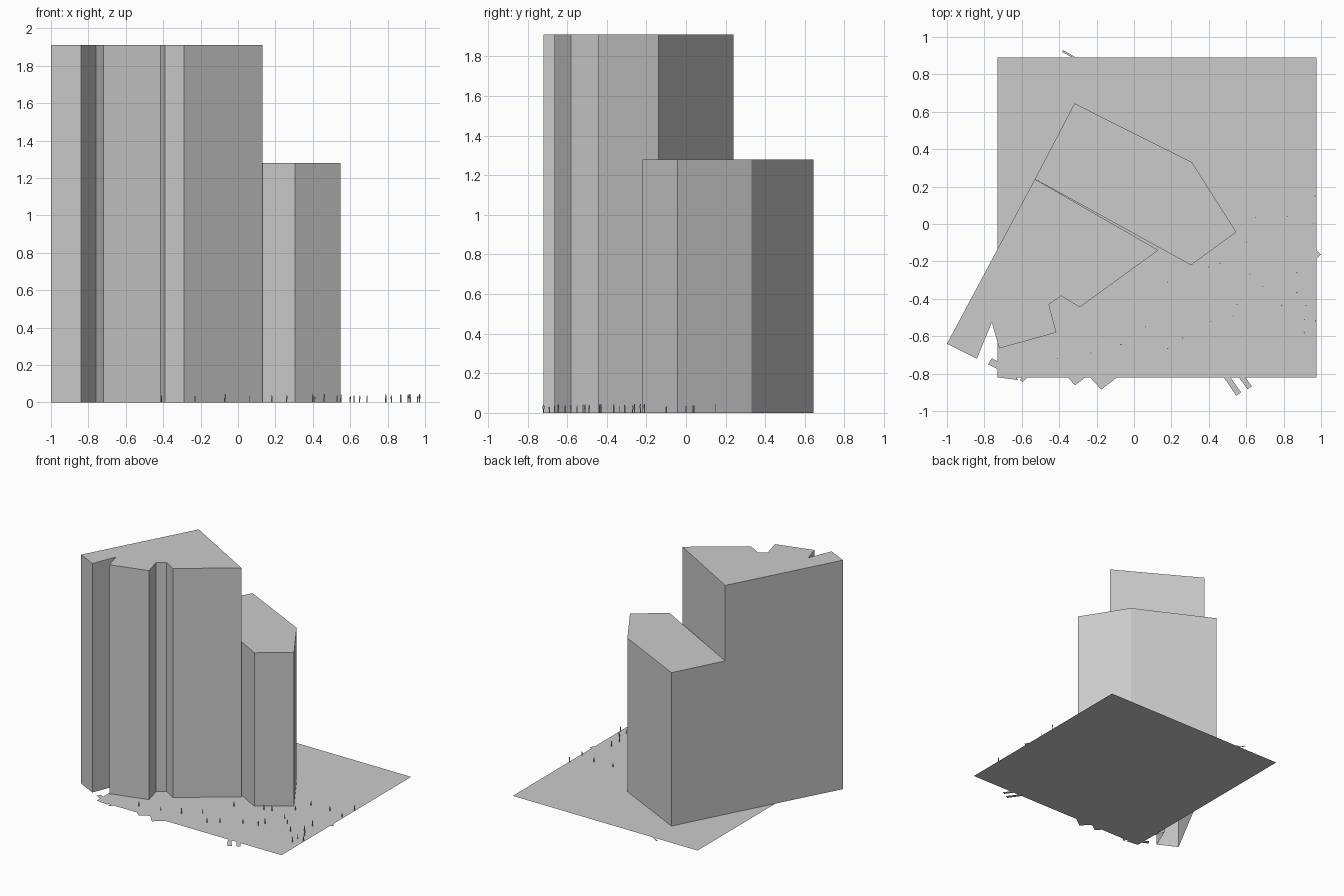
import bpy, bmesh, math, random
from mathutils import Matrix, Vector

if "Cube" in bpy.data.objects:
    bpy.data.objects.remove(bpy.data.objects["Cube"])

random.seed(4)

def finish(name, bm):
    mesh = bpy.data.meshes.new(name)
    bm.to_mesh(mesh)
    bm.free()
    obj = bpy.data.objects.new(name, mesh)
    bpy.context.collection.objects.link(obj)
    return obj

def flat(bm, pts):
    face = bm.faces.new([bm.verts.new((x, y, 0)) for x, y in pts])
    face.normal_update()
    if face.normal.z < 0:
        face.normal_flip()
    return face

def tower(name, pts, height):
    # Walls and roof, open underneath
    bm = bmesh.new()
    base = flat(bm, pts)
    ext = bmesh.ops.extrude_face_region(bm, geom=[base])["geom"]
    top = [v for v in ext if isinstance(v, bmesh.types.BMVert)]
    bmesh.ops.translate(bm, verts=top, vec=(0, 0, height))
    bmesh.ops.recalc_face_normals(bm, faces=bm.faces)
    low = [f for f in bm.faces if all(v.co.z < 1e-5 for v in f.verts)]
    for f in bm.faces:
        if f.normal.z < -0.5 and f not in low:
            f.normal_flip()
    bmesh.ops.delete(bm, geom=low, context='FACES_ONLY')
    return finish(name, bm)

# Ground sheet
bm = bmesh.new()
flat(bm, [(-.73, -.82), (.975, -.82), (.975, .89), (-.73, .89)])
finish("ground_sheet", bm)

# Two prismatic towers
tower("tall_tower", [(-.53, .24), (-1, -.64), (-.84, -.72), (-.76, -.525),
                     (-.72, -.665), (-.415, -.58), (-.455, -.43), (-.39, -.385),
                     (-.29, -.445), (.13, -.14)], 1.91)
tower("low_tower", [(-.53, .24), (.305, -.22), (.547, -.043), (.31, .33),
                    (-.318, .645)], 1.28)

# Paving pieces that reach past the ground sheet
bm = bmesh.new()
for pts in [
    [(-.385, .92), (-.38, .93), (-.31, .89), (-.33, .89)],
    [(-.78, -.75), (-.76, -.717), (-.73, -.735), (-.73, -.775)],
    [(-.73, -.775), (-.73, -.82), (-.63, -.82), (-.62, -.835), (-.65, -.83)],
    [(-.61, -.835), (-.595, -.845), (-.57, -.82), (-.6, -.82)],
    [(-.355, -.82), (-.315, -.862), (-.26, -.82)],
    [(-.235, -.82), (-.175, -.885), (-.09, -.82)],
    [(.48, -.82), (.547, -.918), (.573, -.9), (.515, -.82)],
    [(.56, -.82), (.607, -.883), (.63, -.868), (.595, -.82)],
    [(.975, -.14), (1, -.163), (.975, -.185)],
]:
    flat(bm, pts)
finish("paving_edges", bm)

# Tiny scale figures: two legs, a torso and a head
def box(bm, place, centre, size):
    m = place @ Matrix.Translation(centre) @ Matrix.Diagonal((*size, 1))
    bmesh.ops.create_cube(bm, size=1, matrix=m)

spots = [(.65, .035), (.82, .04), (.96, 0), (.46, -.21), (.4, -.23), (.18, -.31),
         (.41, -.52), (.69, -.335), (.79, -.435), (.87, -.365), (.62, -.27),
         (.55, -.43), (.92, -.435), (.91, -.51), (.26, -.61), (.18, -.665),
         (-.07, -.645), (-.41, -.72), (.91, -.58), (.87, -.26), (.53, -.49),
         (.97, -.52), (.6, -.1), (.97, .15), (-.23, -.69), (.06, -.55)]
bm = bmesh.new()
for x, y in spots:
    s = random.uniform(.8, 1.15)
    place = (Matrix.Translation((x, y, 0))
             @ Matrix.Rotation(random.uniform(0, math.pi), 4, 'Z')
             @ Matrix.Scale(s, 4))
    for side in (-1, 1):
        box(bm, place, Vector((side * .002, 0, .01)), (.002, .003, .02))
    box(bm, place, Vector((0, 0, .0275)), (.008, .003, .015))
    box(bm, place, Vector((0, 0, .038)), (.003, .003, .006))
finish("scale_figures", bm)
